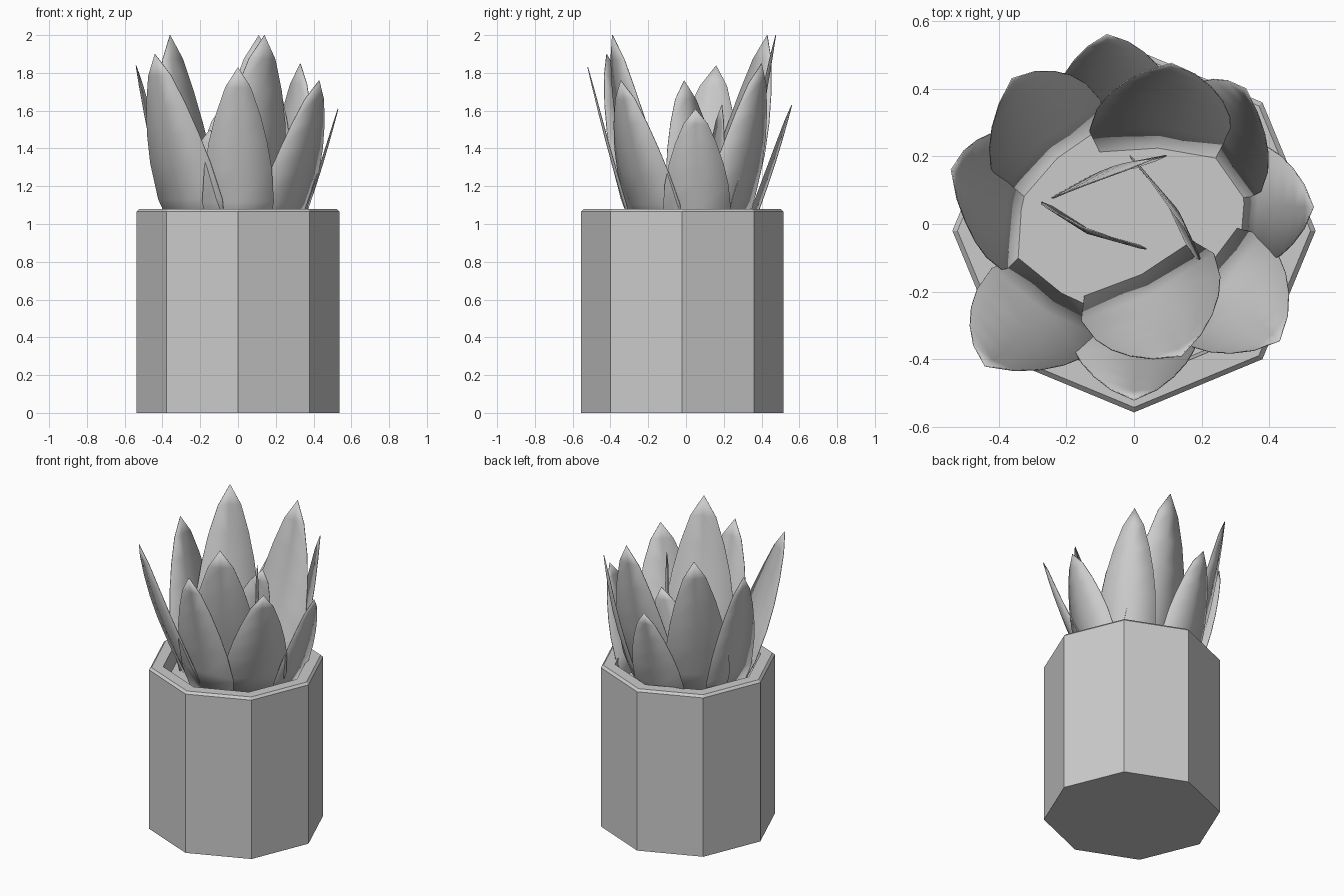
import bpy, bmesh, math
from mathutils import Vector

cube = bpy.data.objects.get("Cube")
if cube:
    bpy.data.objects.remove(cube, do_unlink=True)

grey = bpy.data.materials.new("light_grey")
grey.use_nodes = True
grey.diffuse_color = (0.6, 0.6, 0.6, 1)
grey.node_tree.nodes["Principled BSDF"].inputs["Base Color"].default_value = (0.6, 0.6, 0.6, 1)


def make_object(name, bm):
    bmesh.ops.recalc_face_normals(bm, faces=bm.faces)
    mesh = bpy.data.meshes.new(name)
    bm.to_mesh(mesh)
    bm.free()
    mesh.materials.append(grey)
    obj = bpy.data.objects.new(name, mesh)
    bpy.context.collection.objects.link(obj)
    return obj


def lathe(name, profile, sides=8, centre_y=-0.02):
    """Closed faceted solid from (radius, height) rings, capped at both ends."""
    bm = bmesh.new()
    rings = []
    for r, z in profile:
        angles = [math.tau * i / sides for i in range(sides)]
        rings.append([bm.verts.new((r * math.cos(a), centre_y + r * math.sin(a), z)) for a in angles])
    for low, high in zip(rings, rings[1:]):
        for i in range(sides):
            j = (i + 1) % sides
            bm.faces.new((low[i], low[j], high[j], high[i]))
    bm.faces.new(rings[0][::-1])
    bm.faces.new(rings[-1])
    return make_object(name, bm)


# Octagonal pot with a bevelled rim and a soil floor inside
lathe("pot", [(0.537, 0), (0.537, 1.065), (0.522, 1.08), (0.45, 1.08), (0.44, 0.96)])

# Leaf outline: (fraction of length, fraction of half width)
OUTLINE = [(0, 0.8), (0.2, 1), (0.4, 0.94), (0.56, 0.81), (0.72, 0.62), (0.88, 0.36)]


def leaf(name, base, tip, facing, half_width, bulge=0.03, cup=0.025):
    """Pointed blade, folded along its midrib; its outer side faces the given angle."""
    a = math.radians(facing)
    out = Vector((math.cos(a), math.sin(a), 0))
    side = Vector((-out.y, out.x, 0))
    start, end = Vector((*base, 0.94)), Vector(tip)
    bm = bmesh.new()
    rows = []
    for t, w in OUTLINE:
        mid = start.lerp(end, t) + out * bulge * math.sin(math.pi * t)
        rows.append([bm.verts.new(mid + side * half_width * w * s - out * cup * w * abs(s))
                     for s in (-1, 0, 1)])
    for low, high in zip(rows, rows[1:]):
        for i in range(2):
            bm.faces.new((low[i], low[i + 1], high[i + 1], high[i]))
    point = bm.verts.new(end)
    for i in range(2):
        bm.faces.new((rows[-1][i], rows[-1][i + 1], point))
    obj = make_object(name, bm)
    thick = obj.modifiers.new("thickness", "SOLIDIFY")
    thick.thickness = 0.004
    thick.offset = 0
    bpy.ops.object.select_all(action="DESELECT")
    obj.select_set(True)
    bpy.context.view_layer.objects.active = obj
    bpy.ops.object.shade_smooth_by_angle(angle=math.radians(30))


# Outer ring of leaves
leaf("front_leaf", (0, -0.28), (0, -0.52, 1.83), 270, 0.19, 0.01, 0.015)
leaf("left_leaf", (0.32, 0.06), (0.53, 0.05, 1.61), 0, 0.18, 0.01, 0.015)
leaf("front_left_leaf", (0.2, -0.14), (0.43, -0.345, 1.76), 316, 0.2)
leaf("front_right_leaf", (-0.21, -0.2), (-0.44, -0.42, 1.9), 238, 0.2)
leaf("right_leaf", (-0.33, 0.04), (-0.54, 0.16, 1.84), 172, 0.2, 0.01, 0.015)
leaf("back_right_leaf", (-0.225, 0.19), (-0.36, 0.43, 2), 132, 0.2)
leaf("back_left_leaf", (0.24, 0.19), (0.33, 0.4, 1.85), 43, 0.18)
leaf("back_low_leaf", (-0.06, 0.33), (-0.08, 0.56, 1.63), 97, 0.17, 0.01, 0.015)

# Tall leaves just inside the ring
leaf("back_tall_leaf", (0.07, 0.22), (0.11, 0.475, 2), 87, 0.21)
leaf("front_tall_leaf", (0.02, -0.145), (0.14, -0.39, 2), 297, 0.22)

# Upright leaves in the heart of the plant
leaf("inner_left_leaf", (0.09, 0.08), (0.15, -0.01, 1.76), 33, 0.18, 0.01)
leaf("inner_back_leaf", (-0.13, 0.14), (0.05, 0.19, 1.63), 110, 0.16, 0.01)
leaf("inner_front_leaf", (-0.12, -0.025), (-0.15, -0.01, 1.5), 246, 0.17, 0.01)
